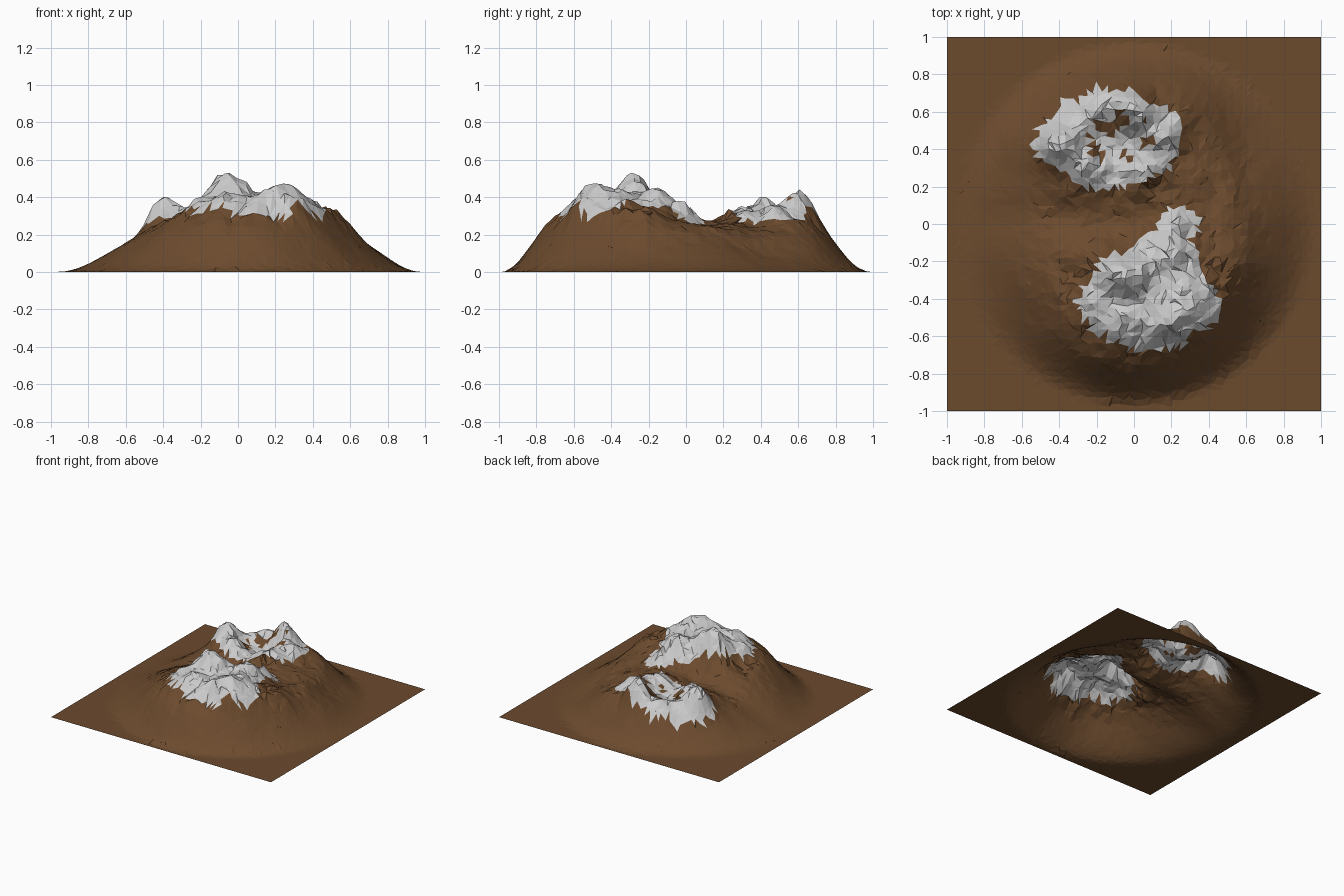
import bpy, math, random
from mathutils import Vector, noise

if "Cube" in bpy.data.objects:
    bpy.data.objects.remove(bpy.data.objects["Cube"])

random.seed(4)
N = 56

# Peaks, ridges and hollows: x, y, height, spread
BUMPS = [
    (-0.13, -0.25, .14, .065), (0.00, -0.29, .14, .07), (0.24, -0.50, .11, .075),
    (-0.05, -0.54, .09, .07), (0.12, -0.56, .05, .07), (0.20, -0.14, .11, .08),
    (0.23, 0.00, .075, .06), (0.27, -0.34, .06, .07), (0.42, -0.38, .05, .08),
    (-0.22, -0.42, .06, .08), (0.52, -0.25, .045, .10),
    (-0.41, 0.43, .145, .07), (0.00, 0.60, .17, .065), (-0.20, 0.63, .05, .09),
    (0.14, 0.47, .09, .07), (-0.26, 0.32, .08, .07), (0.06, 0.26, .06, .08),
    (-0.13, 0.46, -.04, .09), (0.62, 0.42, -.09, .19), (-0.62, 0.42, .03, .10),
]


def smooth(t):
    t = max(0, min(1, t))
    return t * t * (3 - 2 * t)


def fbm(x, y, scale, seed):
    return noise.fractal(Vector((x * scale, y * scale, seed)), 1.0, 2.0, 4)


def crag(x, y, scale, seed):
    # sharp crested noise around zero
    return .25 - abs(noise.noise(Vector((x * scale, y * scale, seed))))


def height(x, y):
    r = max(1e-6, math.hypot(x, y))
    c, s = x / r, y / r
    # broad mound with a steep north and south flank, gentler east and west
    inner = (.48 if c > 0 else .33) * c * c + (.70 if s < 0 else .65) * s * s
    base = smooth((.98 - r) / (.98 - inner))
    z = .265 * base
    # massif under the front peaks, valley opening to the west
    z += .09 * math.exp(-(((x - .08) / .34) ** 4 + ((y + .36) / .29) ** 4))
    z -= .06 * math.exp(-((x + .25) / .4) ** 2 - ((y - .03) / .14) ** 2)
    for bx, by, h, w in BUMPS:
        z += h * min(1, base * 1.3) * math.exp(-((x - bx) ** 2 + (y - by) ** 2) / (2 * w * w))
    rough = base * base * (.35 + .65 * smooth((z - .22) / .12))
    z += rough * (.05 * crag(x, y, 6, 2.3) + .055 * crag(x, y, 13, 7.1))
    z += .02 * base * fbm(x, y, 4, 3.3)
    return max(0, z)


def is_snow(x, y):
    def inside(cx, cy, rx, ry):
        return math.hypot((x - cx) / rx, (y - cy) / ry)
    n = .14 * fbm(x, y, 6, 5.5) + random.uniform(-.04, .04)
    if inside(-.10, .47, .20, .14) < 1 and fbm(x, y, 12, 1.7) > .12:
        return False
    return min(inside(-.13, .45, .37, .27), inside(.08, -.39, .38, .28),
               inside(.16, -.18, .19, .14), inside(.24, 0, .11, .09)) + n < 1


# Jittered grid of heights
step = 2 / N
verts = []
for j in range(N + 1):
    for i in range(N + 1):
        x, y = -1 + i * step, -1 + j * step
        if 0 < i < N and 0 < j < N:
            x += random.uniform(-.38, .38) * step
            y += random.uniform(-.38, .38) * step
        verts.append((x, y, height(x, y)))

# Sort triangles into bare ground and snow
faces = {"mountain_ground": [], "snow_caps": []}
for j in range(N):
    for i in range(N):
        a = j * (N + 1) + i
        b, c, d = a + 1, a + N + 2, a + N + 1
        tris = [(a, b, c), (a, c, d)] if random.random() < .5 else [(a, b, d), (b, c, d)]
        for t in tris:
            cx = sum(verts[k][0] for k in t) / 3
            cy = sum(verts[k][1] for k in t) / 3
            faces["snow_caps" if is_snow(cx, cy) else "mountain_ground"].append(t)

COLOURS = {"mountain_ground": (.15, .07, .027, 1), "snow_caps": (.8, .8, .8, 1)}
for name, tris in faces.items():
    used = sorted({k for t in tris for k in t})
    remap = {k: n for n, k in enumerate(used)}
    mesh = bpy.data.meshes.new(name)
    mesh.from_pydata([verts[k] for k in used], [], [[remap[k] for k in t] for t in tris])
    mat = bpy.data.materials.new(name)
    mat.diffuse_color = COLOURS[name]
    mat.use_nodes = True
    mat.node_tree.nodes["Principled BSDF"].inputs["Base Color"].default_value = mat.diffuse_color
    mesh.materials.append(mat)
    bpy.context.collection.objects.link(bpy.data.objects.new(name, mesh))
